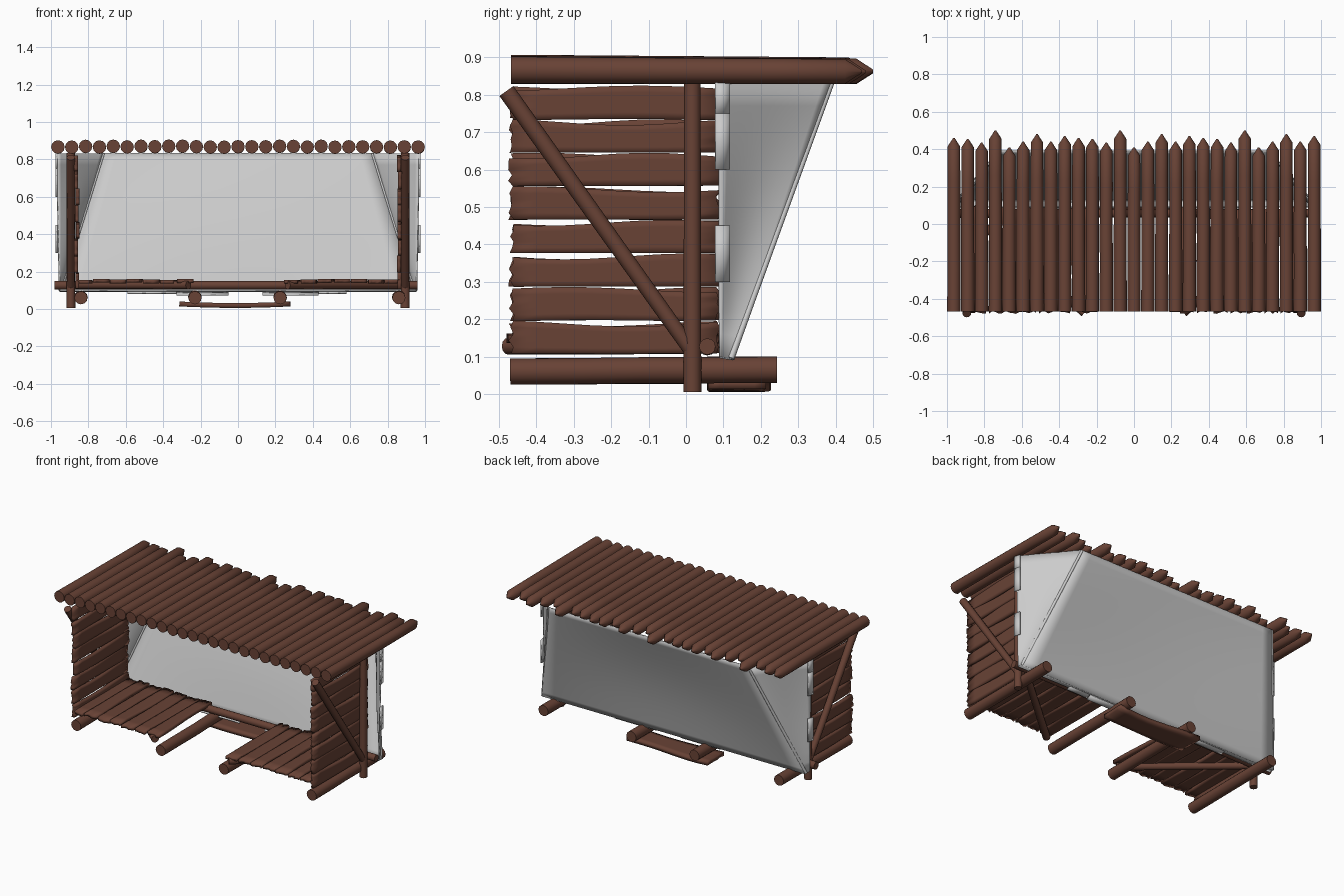
import bpy, bmesh, math, random
from mathutils import Vector, Matrix

random.seed(4)
cube = bpy.data.objects.get("Cube")
if cube:
    bpy.data.objects.remove(cube, do_unlink=True)


def material(name, rgb):
    m = bpy.data.materials.new(name)
    m.use_nodes = True
    m.diffuse_color = (*rgb, 1)
    m.node_tree.nodes["Principled BSDF"].inputs["Base Color"].default_value = (*rgb, 1)
    return m


WOOD = material("brown wood", (0.14, 0.055, 0.036))
CANVAS = material("pale canvas", (0.6, 0.6, 0.6))


def finish(bm, name, mat, angle=40):
    bmesh.ops.recalc_face_normals(bm, faces=bm.faces)
    mesh = bpy.data.meshes.new(name)
    bm.to_mesh(mesh)
    bm.free()
    mesh.materials.append(mat)
    mesh.shade_smooth()
    mesh.set_sharp_from_angle(angle=math.radians(angle))
    obj = bpy.data.objects.new(name, mesh)
    bpy.context.collection.objects.link(obj)
    return obj


def log(name, start, end, r0, r1, tip=0.0, wobble=0.0):
    """Round timber with rings along its length and an optional sharpened end."""
    a, b = Vector(start), Vector(end)
    length = (b - a).length
    rings = [(t, r0 + (r1 - r0) * t) for t in (0, 0.25, 0.5, 0.75, 1 - tip / length)]
    if tip:
        rings.append((1, 0.004))
    turn = (b - a).to_track_quat('Z', 'Y')
    bm = bmesh.new()
    loops = []
    for i, (t, r) in enumerate(rings):
        bend = wobble * random.uniform(-1, 1) if 0 < i < 4 else 0
        centre = a.lerp(b, t) + turn @ Vector((bend, bend * 0.5, 0))
        loops.append([bm.verts.new(centre + turn @ Vector((r * math.cos(k * math.tau / 12),
                      r * math.sin(k * math.tau / 12), 0))) for k in range(12)])
    for lo, hi in zip(loops, loops[1:]):
        for k in range(12):
            j = (k + 1) % 12
            bm.faces.new((lo[k], lo[j], hi[j], hi[k]))
    bm.faces.new(loops[0])
    bm.faces.new(loops[-1])
    return finish(bm, name, WOOD)


def plank(name, centre, along, across, length, width, thick=0.02, ragged=0.008, bow=0.0):
    """Rough board: wavy edges, splintered ends, thickness from a solidify modifier."""
    u, v = Vector(along), Vector(across)
    n = u.cross(v)
    frame = Matrix((u, v, n)).transposed()
    bm = bmesh.new()
    bmesh.ops.create_grid(bm, x_segments=8, y_segments=5, size=0.5)
    phase, wave = random.uniform(0, 6), random.uniform(3, 6)
    for vert in bm.verts:
        s, t = vert.co.x, vert.co.y
        x = s * length + (random.uniform(-ragged, ragged) if abs(s) > 0.49 else 0)
        y = t * width * (1 + 0.1 * math.sin(phase + wave * s)) + 0.004 * math.sin(phase + 5 * s)
        z = bow * (4 * s * s - 0.5)
        vert.co = Vector(centre) + frame @ Vector((x, y, z))
    obj = finish(bm, name, WOOD)
    mod = obj.modifiers.new("thickness", 'SOLIDIFY')
    mod.thickness, mod.offset = thick, 0
    return obj


def sheet(name, corners, sag=0.0, direction=(0, 0, 0), cuts=12):
    """Cloth stretched between four corners with a soft sag."""
    a, b, c, d = map(Vector, corners)
    bm = bmesh.new()
    bmesh.ops.create_grid(bm, x_segments=cuts, y_segments=cuts, size=0.5)
    for vert in bm.verts:
        s, t = vert.co.x + 0.5, vert.co.y + 0.5
        p = a.lerp(b, s).lerp(d.lerp(c, s), t)
        vert.co = p + Vector(direction) * sag * math.sin(math.pi * s) * math.sin(math.pi * t)
    obj = finish(bm, name, CANVAS)
    mod = obj.modifiers.new("thickness", 'SOLIDIFY')
    mod.thickness, mod.offset = 0.008, 0
    return obj


# Roof of sharpened logs, back ends uneven
reach = [0.46, 0.455, 0.435, 0.5, 0.41, 0.44, 0.48, 0.44, 0.47]
for i in range(27):
    x = -0.963 + i * 1.926 / 26
    z = 0.868 + random.uniform(-0.003, 0.003)
    log("roof_log", (x, -0.468, z), (x, reach[i % 9], z - 0.004), 0.036, 0.033, 0.045, 0.001)

# Ground runners and the long cross beam
for x in (-0.84, -0.23, 0.225, 0.86):
    log("runner_log", (x, -0.47, 0.06), (x, 0.243, 0.065), 0.035, 0.035, 0, 0.002)
log("cross_beam", (-0.98, 0.057, 0.127), (0.96, 0.057, 0.127), 0.024, 0.022)

for side, name in ((-1, "right"), (1, "left")):
    # Post, wall brace and floor brace
    x = side * 0.894
    log(name + "_post", (x, 0.017, 0.005), (x, 0.017, 0.835), 0.024, 0.022)
    log(name + "_wall_brace", (x, -0.48, 0.81), (x, 0.015, 0.115), 0.023, 0.02)
    log(name + "_floor_brace", (side * 0.265, -0.475, 0.128),
        (side * 0.86, 0.04, 0.128), 0.023, 0.021)
    # Wall boards
    for k in range(8):
        plank(name + "_wall_board",
              (side * (0.862 + random.uniform(-0.005, 0.005)), -0.19, 0.148 + k * 0.0897),
              (0, 1, 0), (0, 0, 1), 0.555, 0.081)
    # Floor boards
    for k in range(7):
        plank(name + "_floor_board",
              (side * (0.285 + k * 0.09), -0.195, 0.148 + random.uniform(-0.004, 0.004)),
              (0, 1, 0), (1, 0, 0), 0.555, 0.08)
    # Canvas end panel with folded edge flaps
    sheet(name + "_canvas_end", [(side * 0.955, 0.09, 0.1), (side * 0.95, 0.125, 0.092),
                                 (side * 0.72, 0.39, 0.832), (side * 0.97, 0.09, 0.832)],
          0.012, (-side, -0.6, 0))
    for low, high in ((0.3, 0.45), (0.6, 0.75), (0.75, 0.835)):
        sheet(name + "_canvas_flap", [(side * 0.972, 0.078, low), (side * 0.962, 0.117, low),
                                      (side * 0.962, 0.117, high), (side * 0.972, 0.078, high)], cuts=2)
    # Rolled seam along the canvas corner
    seam = log(name + "_canvas_seam", (side * 0.95, 0.12, 0.095), (side * 0.72, 0.388, 0.83), 0.009, 0.008)
    seam.data.materials[0] = CANVAS

# Sloping back canvas and its bottom folds
sheet("back_canvas", [(-0.95, 0.125, 0.092), (0.95, 0.125, 0.092),
                      (0.72, 0.39, 0.832), (-0.72, 0.39, 0.832)], 0.02, (0, -1, 0.3), 20)
sheet("bottom_canvas_fold", [(-0.955, 0.09, 0.1), (0.955, 0.09, 0.1),
                             (0.95, 0.125, 0.094), (-0.95, 0.125, 0.094)], cuts=4)
for x0, x1, z in ((-0.59, -0.33, 0.085), (-0.33, -0.05, 0.075), (0.13, 0.43, 0.075), (0.43, 0.58, 0.085)):
    sheet("canvas_bottom_flap", [(x0, 0.085, z), (x1, 0.085, z),
                                 (x1, 0.12, z + 0.012), (x0, 0.12, z + 0.012)], cuts=2)

# Bowed step board under the inner runners
plank("step_board", (-0.015, 0.138, 0.023), (1, 0, 0), (0, 1, 0), 0.59, 0.155, 0.026, 0.004, 0.008)
